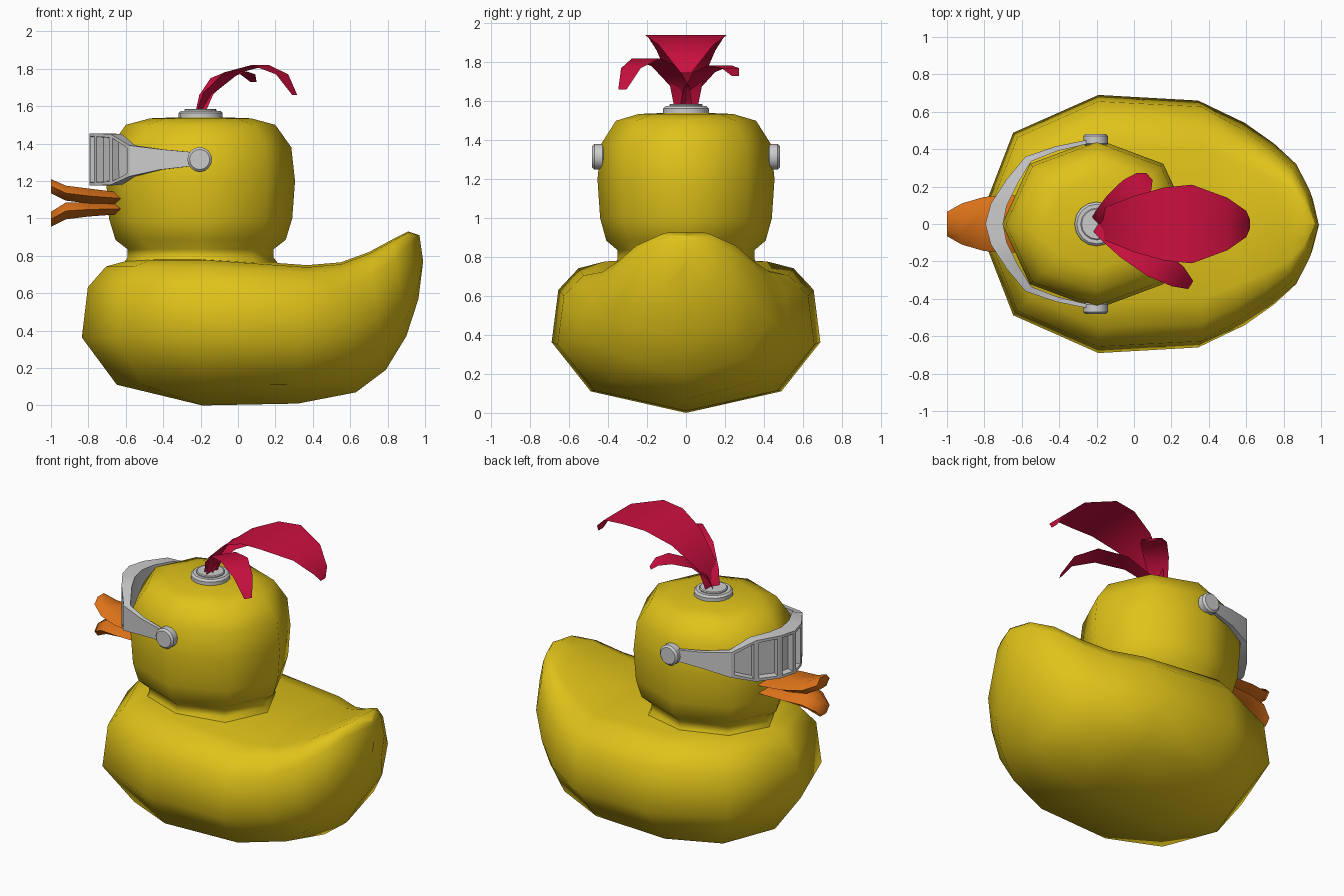
import bpy, bmesh, math
from mathutils import Matrix

if "Cube" in bpy.data.objects:
    bpy.data.objects.remove(bpy.data.objects["Cube"])


def mat(name, col):
    m = bpy.data.materials.new(name)
    m.diffuse_color = (*col, 1)
    m.use_nodes = True
    m.node_tree.nodes["Principled BSDF"].inputs["Base Color"].default_value = m.diffuse_color
    return m


YELLOW = mat("yellow", (0.74, 0.54, 0.01))
ORANGE = mat("orange", (0.72, 0.17, 0.01))
RED = mat("red", (0.6, 0.005, 0.05))


def finish(name, bm, material=None, angle=180):
    me = bpy.data.meshes.new(name)
    bm.to_mesh(me)
    bm.free()
    ob = bpy.data.objects.new(name, me)
    bpy.context.collection.objects.link(ob)
    if material:
        me.materials.append(material)
    bpy.ops.object.select_all(action='DESELECT')
    ob.select_set(True)
    bpy.context.view_layer.objects.active = ob
    if angle == 180:
        bpy.ops.object.shade_smooth()
    else:
        bpy.ops.object.shade_smooth_by_angle(angle=math.radians(angle))
    return ob


def loft(rows, wrap=False, closed=False, caps=False, solid=True):
    """Skin a list of point rows; wrap joins last row to first, closed makes rows rings."""
    bm = bmesh.new()
    vs = [[bm.verts.new(p) for p in r] for r in rows]
    n, m = len(vs), len(vs[0])
    for i in range(n if wrap else n - 1):
        for j in range(m if closed else m - 1):
            a, b = vs[i], vs[(i + 1) % n]
            k = (j + 1) % m
            bm.faces.new((a[j], b[j], b[k], a[k]))
    if caps:
        bm.faces.new(vs[0])
        bm.faces.new(vs[-1])
    if solid:
        bmesh.ops.remove_doubles(bm, verts=bm.verts, dist=0.0005)
        bmesh.ops.recalc_face_normals(bm, faces=bm.faces)
    return bm


# Body: round chest swept about a vertical axis, then tilted sections fanning into the tail
CX = -0.19
ARC = [(0, 0), (.71, .14), (1, .46), (.95, .8), (.8, .94), (.6, .985), (0, 1)]  # width, height
cols = []
for deg in (180, 135):
    c, s = math.cos(math.radians(deg)), math.sin(math.radians(deg))
    cols.append([(CX + .645 * u * c, .69 * u * s, .79 * v) for u, v in ARC])
TAIL = [  # bottom x, z, top x, z, half width
    (CX, 0, CX, .79, .69), (.32, .01, .37, .75, .66), (.63, .07, .55, .765, .54),
    (.79, .19, .70, .82, .43), (.90, .37, .83, .89, .32), (.965, .57, .91, .93, .18),
    (.99, .77, .97, .91, 0)]
for bx, bz, tx, tz, w in TAIL:
    cols.append([(bx + (tx - bx) * v, w * u, bz + (tz - bz) * v) for u, v in ARC])
other = [[(x, -y, z) for x, y, z in c] for c in reversed(cols[1:-1])]
finish("body", loft(cols + other, wrap=True), YELLOW)

# Head and neck: eight-sided rings
HEAD = [(.43, .74), (.39, .79), (.39, .835), (.455, .885), (.49, 1.0), (.505, 1.2),
        (.485, 1.38), (.40, 1.5), (.27, 1.535), (0, 1.545)]
rings = [[(-.2 + r * math.cos(k * math.pi / 4), .9 * r * math.sin(k * math.pi / 4), z)
          for k in range(8)] for r, z in HEAD]
finish("head", loft(rings, closed=True), YELLOW)


# Beak halves: six-sided sections flaring apart at the tip
def beak(name, secs):
    rows = []
    for x, w, t, b in secs:
        m = (t + b) / 2
        rows.append([(x, -w, m), (x, -.5 * w, t), (x, .5 * w, t),
                     (x, w, m), (x, .5 * w, b), (x, -.5 * w, b)])
    finish(name, loft(rows, closed=True, caps=True), ORANGE, 60)


beak("upper_beak", [(-1, .065, 1.21, 1.135), (-.92, .11, 1.175, 1.095),
                    (-.8, .145, 1.16, 1.08), (-.6, .155, 1.135, 1.075)])
beak("lower_beak", [(-1, .065, 1.035, .955), (-.92, .11, 1.085, .995),
                    (-.8, .135, 1.085, 1.01), (-.6, .145, 1.08, 1.025)])

# Visor: outer x, y, inner x, y, top z, bottom z; tapering into the side arms
VISOR = [(-.795, 0, -.70, 0, 1.455, 1.175), (-.765, .11, -.68, .1, 1.455, 1.175),
         (-.68, .24, -.62, .22, 1.45, 1.18), (-.58, .36, -.55, .335, 1.39, 1.225),
         (-.42, .415, -.41, .39, 1.37, 1.26), (-.2, .46, -.2, .44, 1.35, 1.285)]
full = [(a, -b, c, -d, t, s) for a, b, c, d, t, s in reversed(VISOR[1:])] + VISOR
bm = loft([[(a, b, t), (a, b, s), (c, d, s), (c, d, t)] for a, b, c, d, t, s in full],
          closed=True, caps=True)
slots = [f for f in bm.faces if f.normal.x < -.5 and f.calc_center_median().x < -.6]
bmesh.ops.inset_individual(bm, faces=slots, thickness=.025, depth=0)
bmesh.ops.inset_individual(bm, faces=slots, thickness=.006, depth=-.04)
finish("visor", bm, None, 30)


# Round metal fittings
def disc(name, loc, r, depth, rot=0, bevel=.012):
    bm = bmesh.new()
    bmesh.ops.create_cone(bm, cap_ends=True, segments=16, radius1=r, radius2=r, depth=depth,
                          matrix=Matrix.Translation(loc) @ Matrix.Rotation(rot, 4, 'X'))
    rim = [e for e in bm.edges if any(len(f.verts) > 4 for f in e.link_faces)]
    bmesh.ops.bevel(bm, geom=rim, offset=bevel, segments=1, affect='EDGES')
    finish(name, bm, None, 40)


for side, s in (("left", 1), ("right", -1)):
    disc("visor_pivot_" + side, (-.205, s * .45, 1.315), .066, .064, math.pi / 2)
disc("plume_base", (-.2, 0, 1.55), .118, .05)
disc("plume_socket", (-.2, 0, 1.57), .085, .032, 0, .005)


# Feathers: thin sheets following an arc (distance, height, half width)
def feather(name, deg, pts):
    c, s = math.cos(math.radians(deg)), math.sin(math.radians(deg))
    rows = [[(-.2 + d * c - k * w * s, d * s + k * w * c, z) for k in (-1, 0, 1)]
            for d, z, w in pts]
    finish(name, loft(rows, solid=False), RED)


feather("feather_large", 0, [(.01, 1.57, .06), (.05, 1.72, .09), (.2, 1.86, .15),
                             (.36, 1.93, .195), (.51, 1.94, .21), (.7, 1.89, .14),
                             (.8, 1.8, .07), (.82, 1.745, .025)])
feather("feather_right", -33, [(0, 1.57, .04), (.05, 1.67, .055), (.2, 1.78, .08),
                               (.38, 1.82, .085), (.52, 1.77, .06), (.6, 1.66, .025)])
feather("feather_left", 42, [(0, 1.57, .04), (.04, 1.66, .055), (.14, 1.75, .075),
                             (.26, 1.785, .08), (.34, 1.77, .06), (.38, 1.73, .025)])
